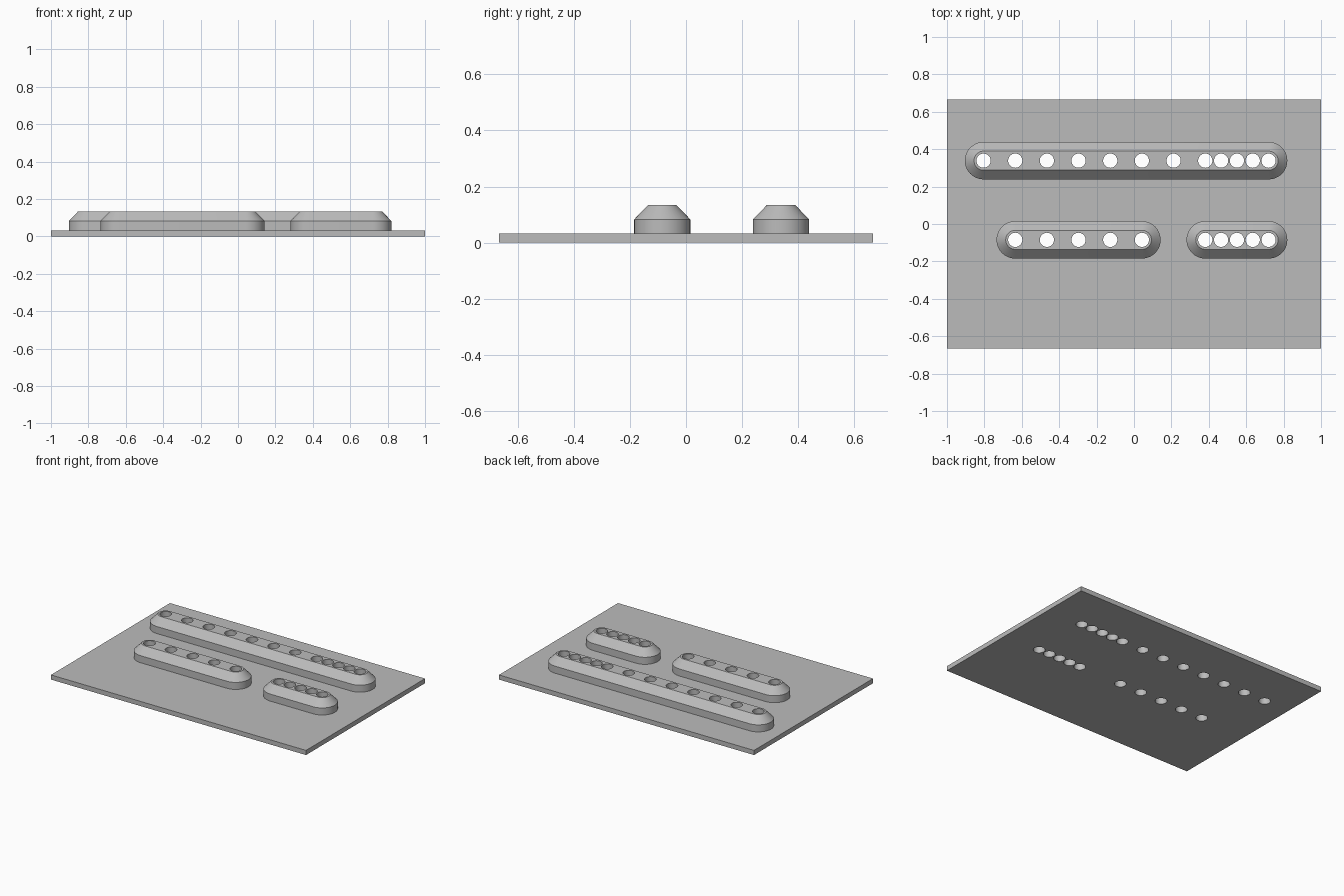
import bpy
import bmesh
import math

if "Cube" in bpy.data.objects:
    bpy.data.objects.remove(bpy.data.objects["Cube"])

STEP = 0.08467              # hole pitch
PLATE_TOP = 0.033
RIDGE_TOP = 0.1335
HOLE_R = 0.038
BACK_ROW, FRONT_ROW = 4 * STEP, -STEP

grey = bpy.data.materials.new("plain grey")
grey.use_nodes = True
colour = (0.5, 0.5, 0.5, 1)
grey.diffuse_color = colour
grey.node_tree.nodes["Principled BSDF"].inputs["Base Color"].default_value = colour


def make_object(name, bm):
    bmesh.ops.recalc_face_normals(bm, faces=bm.faces)
    mesh = bpy.data.meshes.new(name)
    bm.to_mesh(mesh)
    bm.free()
    mesh.materials.append(grey)
    obj = bpy.data.objects.new(name, mesh)
    bpy.context.collection.objects.link(obj)
    return obj


def stadium(bm, x0, x1, y, radius, z, segments=24):
    """Ring of vertices around a slot with round ends."""
    ring = []
    for cx, start in ((x1, -math.pi / 2), (x0, math.pi / 2)):
        for i in range(segments + 1):
            a = start + math.pi * i / segments
            ring.append(bm.verts.new((cx + radius * math.cos(a), y + radius * math.sin(a), z)))
    return ring


def make_ridge(name, x0, x1, y):
    """Round-ended bar with upright walls and a chamfered top."""
    bm = bmesh.new()
    rings = [stadium(bm, x0, x1, y, r, z)
             for r, z in ((0.1, PLATE_TOP), (0.1, 0.083), (0.051, RIDGE_TOP))]
    for low, high in zip(rings, rings[1:]):
        n = len(low)
        for i in range(n):
            j = (i + 1) % n
            bm.faces.new((low[i], low[j], high[j], high[i]))
    bm.faces.new(rings[0][::-1])
    bm.faces.new(rings[-1])
    return make_object(name, bm)


# Base plate
bm = bmesh.new()
bmesh.ops.create_cube(bm, size=1)
bmesh.ops.scale(bm, vec=(2, 1.333, PLATE_TOP), verts=bm.verts)
bmesh.ops.translate(bm, vec=(0, 0, PLATE_TOP / 2), verts=bm.verts)
parts = [make_object("base_plate", bm)]

# Ridges, and the holes each one carries
coarse = [(-9.5 + 2 * i) * STEP for i in range(8)]
fine = [(4.5 + i) * STEP for i in range(5)]
parts += [
    make_ridge("long_ridge", coarse[0], fine[-1], BACK_ROW),
    make_ridge("medium_ridge", coarse[1], coarse[5], FRONT_ROW),
    make_ridge("short_ridge", fine[0], fine[-1], FRONT_ROW),
]
holes = [(x, BACK_ROW) for x in coarse[:7] + fine]
holes += [(x, FRONT_ROW) for x in coarse[1:6] + fine]

# Cutter made of one cylinder per hole
bm = bmesh.new()
for x, y in holes:
    made = bmesh.ops.create_cone(bm, cap_ends=True, segments=40,
                                 radius1=HOLE_R, radius2=HOLE_R, depth=0.5)
    bmesh.ops.translate(bm, vec=(x, y, 0.07), verts=made["verts"])
cutter = make_object("hole_cutter", bm)
cutter.hide_render = True

# Drill every part and smooth the round walls
for part in parts:
    bpy.ops.object.select_all(action="DESELECT")
    part.select_set(True)
    bpy.context.view_layer.objects.active = part
    drill = part.modifiers.new("holes", "BOOLEAN")
    drill.operation = "DIFFERENCE"
    drill.solver = "EXACT"
    drill.object = cutter
    bpy.ops.object.modifier_apply(modifier=drill.name)
    bpy.ops.object.shade_smooth_by_angle(angle=math.radians(30))

bpy.data.objects.remove(cutter)
